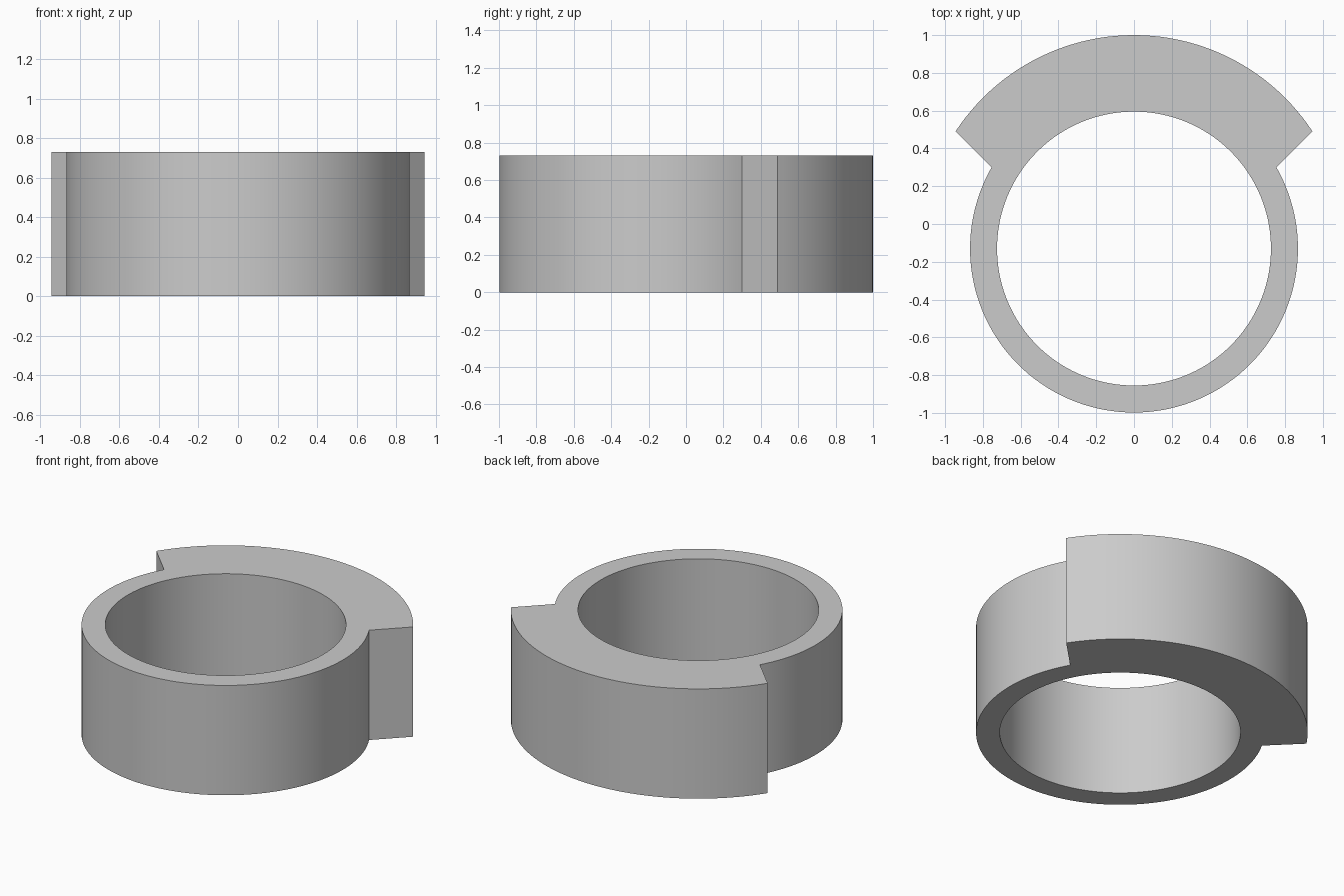
import bpy
import bmesh
from math import radians, sin, cos

cube = bpy.data.objects.get("Cube")
if cube:
    bpy.data.objects.remove(cube)

HEIGHT = 0.73
CENTRE_Y = -0.13
BORE_R, RING_R, LOBE_R = 0.725, 0.868, 1.13
RING_END, LOBE_START = 29.7, 33.3   # angles of the slanted step, in degrees


def arc(start, end, radius, steps):
    """List of (angle, radius) pairs along an arc."""
    return [(radians(start + (end - start) * i / steps), radius)
            for i in range(steps + 1)]


def point(angle, radius):
    return (radius * cos(angle), CENTRE_Y + radius * sin(angle), 0)


# Outline: thick lobe at the back, thin ring round the rest
outline = (arc(LOBE_START, 180 - LOBE_START, LOBE_R, 48)
           + arc(180 - RING_END, 360 + RING_END, RING_R, 96))

# Flat ring between outline and bore, extruded upwards
bm = bmesh.new()
outer = [bm.verts.new(point(a, r)) for a, r in outline]
inner = [bm.verts.new(point(a, BORE_R)) for a, r in outline]
count = len(outline)
for i in range(count):
    j = (i + 1) % count
    bm.faces.new((outer[i], outer[j], inner[j], inner[i]))
base = bm.faces[:]
result = bmesh.ops.extrude_face_region(bm, geom=base, use_keep_orig=True)
top = [g for g in result["geom"] if isinstance(g, bmesh.types.BMVert)]
bmesh.ops.translate(bm, verts=top, vec=(0, 0, HEIGHT))
bmesh.ops.recalc_face_normals(bm, faces=bm.faces[:])

mesh = bpy.data.meshes.new("lobed_ring")
bm.to_mesh(mesh)
bm.free()
ring = bpy.data.objects.new("lobed_ring", mesh)
bpy.context.collection.objects.link(ring)

# Plain grey finish
grey = bpy.data.materials.new("light_grey")
grey.use_nodes = True
colour = (0.6, 0.6, 0.6, 1)
grey.diffuse_color = colour
grey.node_tree.nodes["Principled BSDF"].inputs["Base Color"].default_value = colour
mesh.materials.append(grey)

# Smooth curved walls, sharp rims and steps
bpy.ops.object.select_all(action="DESELECT")
ring.select_set(True)
bpy.context.view_layer.objects.active = ring
bpy.ops.object.shade_smooth_by_angle(angle=radians(30))
